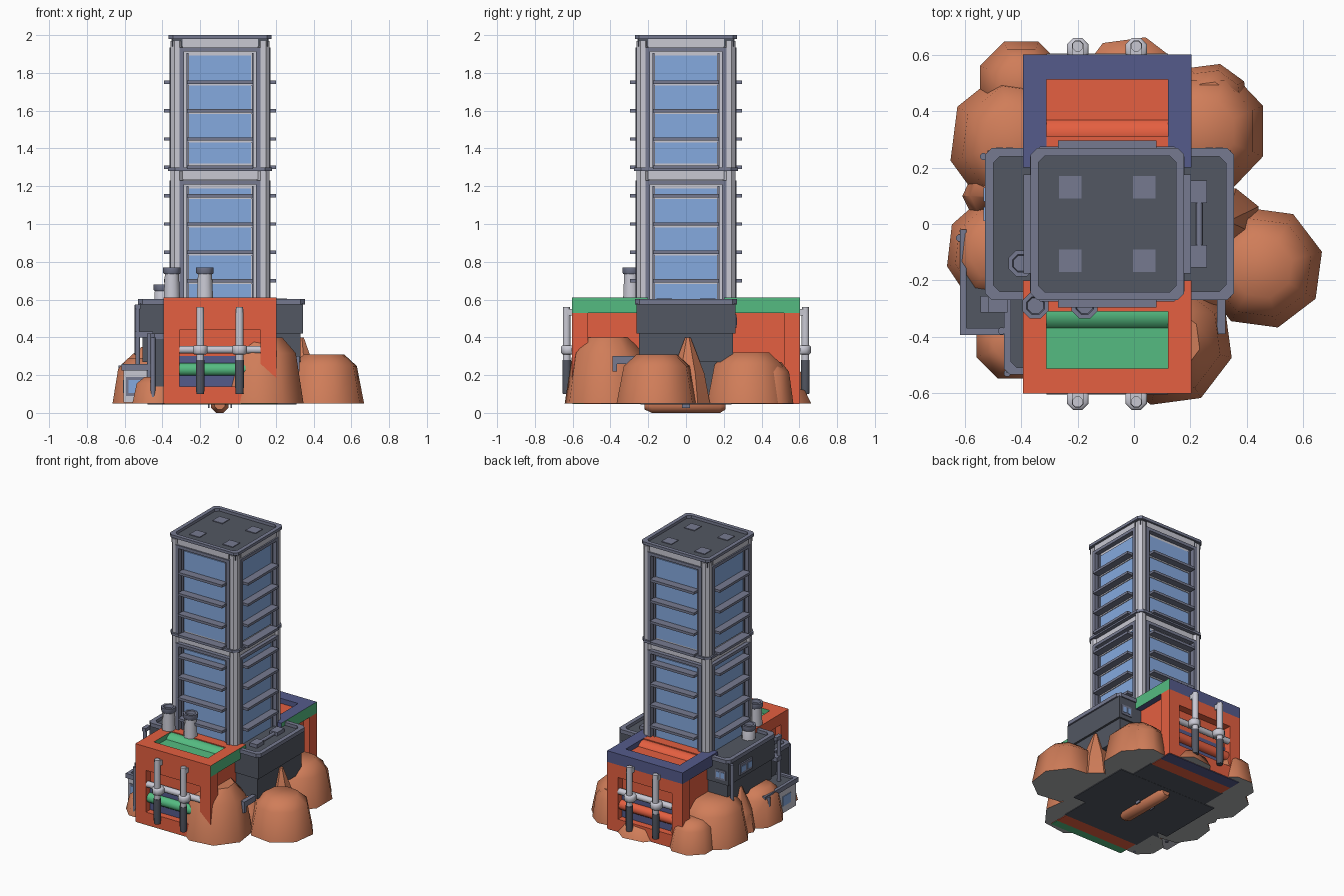
import bpy, bmesh, math
from mathutils import Matrix

if "Cube" in bpy.data.objects:
    bpy.data.objects.remove(bpy.data.objects["Cube"])


def mat(name, c):
    m = bpy.data.materials.new(name)
    m.diffuse_color = (*c, 1)
    m.use_nodes = True
    m.node_tree.nodes["Principled BSDF"].inputs["Base Color"].default_value = m.diffuse_color
    return m


RED = mat("red paint", (0.78, 0.115, 0.052))
GREEN = mat("green paint", (0.09, 0.50, 0.22))
NAVY = mat("navy paint", (0.09, 0.105, 0.26))
ROCK = mat("orange rock", (0.63, 0.205, 0.10))
GLASS = mat("blue glass", (0.235, 0.40, 0.74))
DARK = mat("dark panel", (0.085, 0.095, 0.122))
GREY = mat("grey trim", (0.18, 0.195, 0.28))
LIGHT = mat("light metal", (0.58, 0.58, 0.65))
UNDER = mat("underside grey", (0.42, 0.43, 0.44))
ROUND = []  # objects to shade smooth


def finish(name, bm, *mats):
    bmesh.ops.recalc_face_normals(bm, faces=bm.faces[:])
    me = bpy.data.meshes.new(name)
    bm.to_mesh(me)
    bm.free()
    for m in mats:
        me.materials.append(m)
    ob = bpy.data.objects.new(name, me)
    bpy.context.collection.objects.link(ob)
    return ob


def box(name, m, x0, x1, y0, y1, z0, z1, bev=0, vertical=False):
    bm = bmesh.new()
    bmesh.ops.create_cube(bm, size=1)
    bmesh.ops.scale(bm, vec=(abs(x1 - x0), abs(y1 - y0), abs(z1 - z0)), verts=bm.verts)
    bmesh.ops.translate(bm, vec=((x0 + x1) / 2, (y0 + y1) / 2, (z0 + z1) / 2), verts=bm.verts)
    if bev:
        es = [e for e in bm.edges if not vertical or
              abs(e.verts[0].co.z - e.verts[1].co.z) > 1e-4]
        bmesh.ops.bevel(bm, geom=es, offset=bev, segments=1, affect='EDGES')
    return finish(name, bm, m)


def lathe(name, mats, prof, n, loc, axis='Z', sy=1, turn=0.5):
    """Stack of n-sided rings (radius, height), capped at both ends."""
    bm = bmesh.new()
    rings = []
    for r, z in prof:
        rings.append([bm.verts.new((r * math.cos((i + turn) * math.tau / n),
                                    r * sy * math.sin((i + turn) * math.tau / n), z))
                      for i in range(n)])
    for a, b in zip(rings, rings[1:]):
        for i in range(n):
            bm.faces.new((a[i], a[(i + 1) % n], b[(i + 1) % n], b[i]))
    base = bm.faces.new(rings[0])
    base.material_index = len(mats) - 1
    bm.faces.new(rings[-1])
    if axis == 'X':
        bm.transform(Matrix.Rotation(math.pi / 2, 4, 'Y'))
    if axis == 'Y':
        bm.transform(Matrix.Rotation(-math.pi / 2, 4, 'X'))
    bmesh.ops.translate(bm, vec=loc, verts=bm.verts)
    ROUND.append(finish(name, bm, *mats))


def rim(name, m, x0, x1, y0, y1, z0, z1, w):
    """Rectangular parapet ring with cut corners."""
    bm = bmesh.new()

    def loop(d, z):
        c, a, b, e, f = w * 0.8, x0 + d, x1 - d, y0 + d, y1 - d
        return [bm.verts.new((x, y, z)) for x, y in (
            (a + c, e), (b - c, e), (b, e + c), (b, f - c),
            (b - c, f), (a + c, f), (a, f - c), (a, e + c))]
    ls = [loop(0, z0), loop(0, z1), loop(w, z1), loop(w, z0)]
    for k in range(4):
        a, b = ls[k], ls[(k + 1) % 4]
        for i in range(8):
            bm.faces.new((a[i], a[(i + 1) % 8], b[(i + 1) % 8], b[i]))
    return finish(name, bm, m)


# ---- tower ----
CX, H = -0.095, 0.262
box("tower_core", LIGHT, CX - .235, CX + .235, -.235, .235, .5, 1.97)
for sx in (-1, 1):
    for sy in (-1, 1):
        box("tower_corner", LIGHT, CX + sx * .195, CX + sx * H, sy * .195, sy * H, .5, 1.97, .02, True)
        box("roof_unit", GREY, CX + sx * .132 - .04, CX + sx * .132 + .04,
            sy * .13 - .04, sy * .13 + .04, 1.95, 1.985)
rim("tower_mid_band", GREY, CX - .275, CX + .275, -.275, .275, 1.28, 1.298, .045)
rim("tower_parapet", GREY, CX - .272, CX + .272, -.27, .27, 1.98, 2.0, .028)
box("tower_roof", DARK, CX - .255, CX + .255, -.255, .255, 1.94, 1.98)


def facade(rot):
    """One tower side, built facing -y and then turned about the tower axis."""
    parts = [box("tower_lintel", LIGHT, -.2, .2, -.258, -.23, 1.925, 1.979),
             box("tower_mid_panel", LIGHT, -.2, .2, -.248, -.23, 1.235, 1.28)]
    for z0, z1 in ((.55, 1.23), (1.30, 1.935)):
        parts.append(box("window_frame_top", GREY, -.215, .215, -.268, -.23, z1 - .022, z1))
        for s in (-1, 1):
            parts.append(box("window_frame_side", GREY, s * .19, s * .215, -.268, -.23, z0, z1))
            parts.append(box("window_jamb", GREY, s * .168, s * .178, -.25, -.23, z0, z1 - .03))
        parts.append(box("glass", GLASS, -.165, .165, -.241, -.233, z0 + .02, z1 - .042, ))
    for i in range(8):
        z = .70 + .15 * i
        parts.append(box("sun_fin", GREY, -.175, .175, -.297, -.235, z - .009, z + .009))
        parts.append(box("window_bar", LIGHT, -.17, .17, -.246, -.235, z - .018, z - .009))
    for o in parts:
        o.data.transform(Matrix.Translation((CX, 0, 0)) @ Matrix.Rotation(rot, 4, 'Z'))


for k in range(4):
    facade(k * math.pi / 2)

# ---- painted base hall: front end has green trim, back end navy trim ----
X0, X1, Y = -.395, .205, .603
box("base_core", RED, X0 + .045, X1 - .045, -.55, .55, .056, .57)
capped = []
for s, trim, slot in ((-1, GREEN, GREEN), (1, NAVY, RED)):
    for a, b in ((X0, X0 + .085), (X1 - .085, X1)):
        box("base_leg", RED, a, b, s * Y, s * (Y - .085), .05, .53)
        capped.append(box("base_side_beam", trim, a, b, s * .2, s * Y, .53, .61))
    box("base_end_beam", RED, X0 + .05, X1 - .05, s * Y, s * (Y - .09), .44, .53)
    capped.append(box("base_end_cap", trim, X0 + .085, X1 - .085, s * Y, s * (Y - .09), .53, .61))
    box("base_end_sill", RED, X0 + .05, X1 - .05, s * Y, s * (Y - .09), .05, .14)
    box("base_inner_beam", RED, X0 + .05, X1 - .05, s * .2, s * .31, .5, .609)
    box("roof_slot_floor", slot, X0 + .08, X1 - .08, s * .37, s * .52, .565, .574)
    box("recess_back", NAVY, X0 + .08, X1 - .08, s * .54, s * .555, .14, .30)
    lathe("roof_round_step", [slot], [(.06, -.215), (.06, .215)], 12, (CX, s * .32, .545), 'X')
    lathe("recess_roll", [GREEN if s < 0 else RED], [(.035, -.215), (.035, .215)], 10, (CX, s * .56, .23), 'X')
    # pipework
    lathe("cross_pipe", [LIGHT], [(.022, -.215), (.022, .215)], 8, (CX, s * .585, .335), 'X')
    for x in (-.2, .008):
        lathe("pipe_upper", [LIGHT], [(.022, .27), (.022, .52), (.020, .56)], 8, (x, s * .632, 0))
        lathe("pipe_lower", [DARK], [(.022, .10), (.025, .14), (.025, .28)], 8, (x, s * .632, 0))
        lathe("pipe_collar", [LIGHT], [(.034, .31), (.042, .318), (.042, .35), (.034, .358)],
              8, (x, s * .622, 0))
        box("pipe_elbow", LIGHT, x - .02, x + .02, s * .59, s * .635, .515, .55)
for o in capped:  # upper faces and the front band stay red
    o.data.materials.append(RED)
    o.data.materials.append(GREEN)
    front = o.data.materials[0] == GREEN
    for f in o.data.polygons:
        if front and (f.normal.z > .5 or f.normal.y < -.5):
            f.material_index = 1
        elif f.normal.x > .5 and f.center.x > .2:
            f.material_index = 2
        elif f.normal.x < -.5 and f.center.x < -.39 and front:
            f.material_index = 1

# ---- dark cross wing ----
box("wing_body", DARK, -.52, .345, -.262, .262, .42, .58)
box("wing_lower", DARK, -.505, .33, -.25, .25, .27, .42)
box("wing_keel", DARK, -.45, .29, -.19, .19, .05, .27)
rim("wing_parapet_left", GREY, -.53, -.3, -.27, .27, .575, .602, .03)
rim("wing_parapet_right", GREY, .1, .356, -.27, .27, .575, .602, .03)
for s in (-1, 1):
    box("wing_roof_box", GREY, .2, .26, s * .115 - .04, s * .115 + .04, .57, .605)
for x in (-.46, .285):  # small windows on the back of the wing
    box("wing_window_frame", GREY, x - .04, x + .04, .26, .268, .45, .52)
    for d in (-.018, .018):
        box("wing_window", GLASS, x + d - .013, x + d + .013, .262, .271, .465, .505)
lathe("wing_roof_pipe", [GREY], [(.012, -.09), (.012, .09)], 8, (.232, 0, .59), 'Y')
box("left_window_frame", GREY, -.53, -.515, .0, .14, .45, .53)
for y in (.035, .105):
    box("left_window", GLASS, -.534, -.526, y - .025, y + .025, .47, .51)
box("right_bracket", GREY, .295, .325, -.39, -.26, .26, .30)
box("right_bracket_foot", GREY, .285, .325, -.39, -.365, .22, .30)

# ---- chimneys ----
for x, y, top in ((-.35, -.29, .77), (-.175, -.29, .77), (-.40, -.14, .68)):
    lathe("chimney", [LIGHT], [(.048, .55), (.045, .64), (.04, top - .03)], 8, (x, y, 0))
    lathe("chimney_cap", [GREY], [(.045, top - .035), (.05, top - .028), (.05, top), (.034, top),
                                 (.03, top - .02)], 8, (x, y, 0))

# ---- left annexes ----
box("side_annex", DARK, -.455, -.36, -.53, .085, .05, .40)
rim("side_annex_rim", GREY, -.462, -.35, -.535, .09, .39, .42, .025)
box("low_annex", LIGHT, -.605, -.42, -.385, -.03, .055, .225)
box("low_annex_roof", DARK, -.6, -.42, -.38, -.03, .22, .245)
box("low_annex_rail", GREY, -.618, -.595, -.392, -.02, .225, .258)
box("low_annex_front_rail", GREY, -.618, -.43, -.395, -.37, .225, .258)
box("annex_window_frame", GREY, -.592, -.485, -.389, -.38, .09, .19)
box("annex_window", GLASS, -.58, -.497, -.392, -.384, .105, .175)
for y in (-.28, -.14):
    box("annex_side_window", GLASS, -.609, -.601, y - .045, y + .045, .105, .175)
for x, y, z in ((-.53, -.30, .57), (-.47, -.38, .42), (-.45, -.53, .40), (-.62, -.05, .25), (-.535, .24, .57)):
    lathe("post", [GREY], [(.013, .05), (.013, z)], 8, (x, y, 0))
box("post_bridge", GREY, -.545, -.45, -.315, -.255, .40, .43)
box("post_top", GREY, -.545, -.515, -.315, -.255, .55, .575)

# ---- rocks: x, y, radius, height, y stretch ----
for i, (x, y, r, h, sy) in enumerate((
        (.455, -.155, .22, .26, 1.0), (.25, .33, .225, .27, 1.05), (.12, -.415, .235, .35, 1.0),
        (-.42, .29, .24, .28, 1.05), (-.40, .50, .16, .20, 1.0), (-.01, .47, .20, .09, 1.0),
        (-.50, -.10, .17, .24, 1.15), (-.43, -.42, .14, .14, 1.0), (.27, .44, .14, .22, .95))):
    lathe("rock", [ROCK, UNDER], [(r, 0), (r * .82, h * .76), (r * .5, h)],
          8, (x, y, .05), 'Z', sy, .5 + .17 * (i % 3 - 1))
for x, y, r, h in ((.335, .01, .12, .35), (-.5, .1, .11, .3), (.22, -.2, .15, .27)):
    lathe("rock_spike", [ROCK, UNDER], [(r, 0), (r * .75, h * .45), (r * .12, h)], 7, (x, y, .05))

# ---- underside ----
box("base_plate", DARK, -.40, .21, -.45, .42, .046, .056)
box("base_plate_cross", DARK, -.48, .31, -.24, .24, .045, .056)
box("base_sole_back", NAVY, -.39, .20, .51, .60, .046, .056)
box("base_sole_back_inner", RED, -.39, .20, .42, .51, .046, .056)
box("base_sole_front", GREEN, -.39, .20, -.60, -.54, .046, .056)
box("base_sole_front_inner", RED, -.39, .20, -.54, -.45, .046, .056)
lathe("bottom_rock_ridge", [ROCK], [(.03, -.22), (.05, -.18), (.05, .18), (.03, .21)], 8, (-.097, 0, .046), 'Y')
for x in (-.155, -.035):
    box("bottom_peg", GREY, x - .004, x + .004, -.02, .02, .025, .05)

# smooth the round parts, keeping caps and ledges sharp
for o in ROUND:
    o.select_set(True)
bpy.context.view_layer.objects.active = ROUND[0]
bpy.ops.object.shade_smooth_by_angle(angle=math.radians(48))
